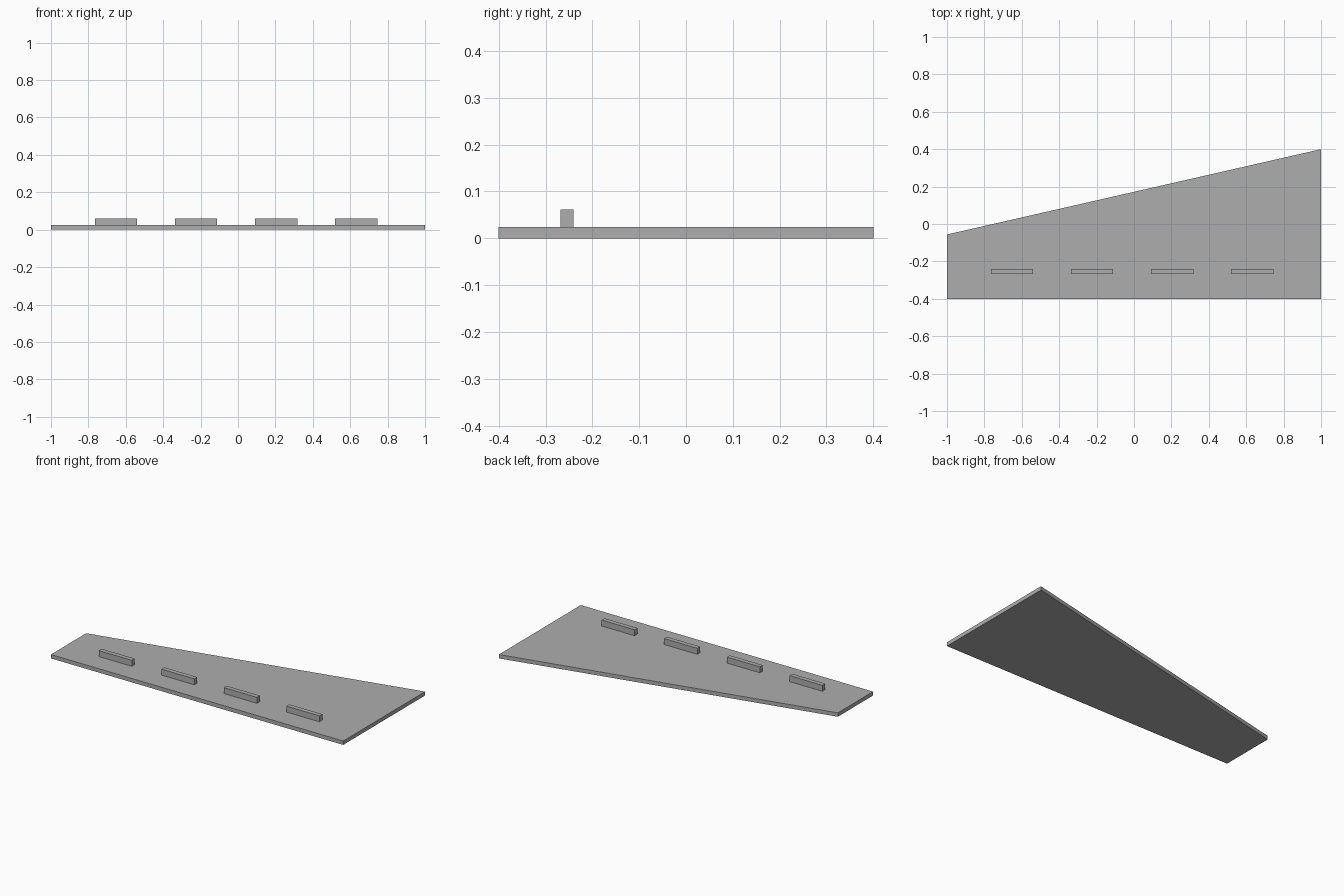
import bpy
import bmesh

default_cube = bpy.data.objects.get("Cube")
if default_cube:
    bpy.data.objects.remove(default_cube, do_unlink=True)

# Single grey finish
GREY = (0.42, 0.42, 0.42, 1.0)
grey = bpy.data.materials.new("plain grey")
grey.use_nodes = True
grey.diffuse_color = GREY
grey.node_tree.nodes["Principled BSDF"].inputs["Base Color"].default_value = GREY


def add_prism(name, outline, bottom, top):
    """Extrude a flat outline from bottom to top into a closed solid."""
    bm = bmesh.new()
    face = bm.faces.new([bm.verts.new((x, y, bottom)) for x, y in outline])
    extruded = bmesh.ops.extrude_face_region(bm, geom=[face], use_keep_orig=True)
    raised = [g for g in extruded["geom"] if isinstance(g, bmesh.types.BMVert)]
    bmesh.ops.translate(bm, verts=raised, vec=(0, 0, top - bottom))
    bmesh.ops.recalc_face_normals(bm, faces=bm.faces)
    mesh = bpy.data.meshes.new(name)
    bm.to_mesh(mesh)
    bm.free()
    mesh.materials.append(grey)
    obj = bpy.data.objects.new(name, mesh)
    bpy.context.collection.objects.link(obj)
    return obj


# Tapered base plate, deeper on the +x end
PLATE_TOP = 0.024
add_prism("base_plate", [(-1, -0.4), (1, -0.4), (1, 0.4), (-1, -0.056)], 0, PLATE_TOP)

# Row of four upright cleats along the front edge
HALF_LENGTH, FRONT, BACK = 0.113, -0.268, -0.24
for i in range(4):
    x = -0.652 + 0.428 * i
    left, right = x - HALF_LENGTH, x + HALF_LENGTH
    add_prism(f"cleat_{i + 1}",
              [(left, FRONT), (right, FRONT), (right, BACK), (left, BACK)],
              PLATE_TOP, 0.061)
